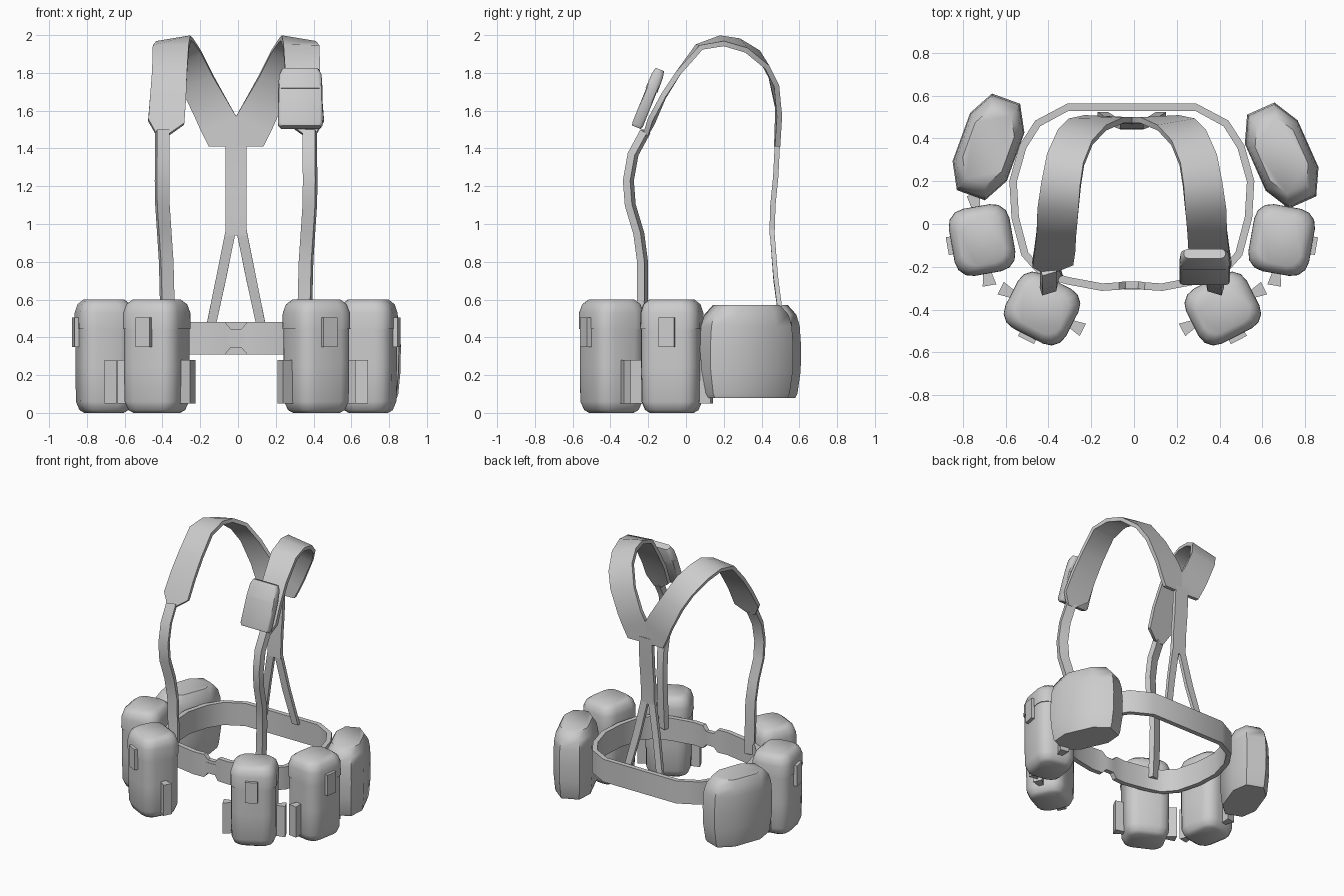
import bpy, bmesh
from math import radians, sin, cos, pi
from mathutils import Vector, Matrix

if "Cube" in bpy.data.objects:
    bpy.data.objects.remove(bpy.data.objects["Cube"])

gray = bpy.data.materials.new("plain gray")
gray.use_nodes = True
gray.diffuse_color = (0.6, 0.6, 0.6, 1)
gray.node_tree.nodes["Principled BSDF"].inputs["Base Color"].default_value = (0.6, 0.6, 0.6, 1)

CENTRE = -0.01  # mirror plane of the harness


def loft(name, rings, matrix=Matrix(), closed=False, angle=42):
    """Skin a row of point rings; closed joins the last ring to the first."""
    bm = bmesh.new()
    loops = [[bm.verts.new(matrix @ Vector(p)) for p in ring] for ring in rings]
    pairs = list(zip(loops, loops[1:]))
    if closed:
        pairs.append((loops[-1], loops[0]))
    else:
        bm.faces.new(loops[0])
        bm.faces.new(loops[-1])
    for low, high in pairs:
        for i in range(len(low)):
            j = (i + 1) % len(low)
            bm.faces.new((low[i], low[j], high[j], high[i]))
    bmesh.ops.recalc_face_normals(bm, faces=bm.faces)
    mesh = bpy.data.meshes.new(name)
    bm.to_mesh(mesh)
    bm.free()
    mesh.materials.append(gray)
    obj = bpy.data.objects.new(name, mesh)
    bpy.context.collection.objects.link(obj)
    bpy.ops.object.select_all(action='DESELECT')
    obj.select_set(True)
    bpy.context.view_layer.objects.active = obj
    bpy.ops.object.shade_smooth_by_angle(angle=radians(angle))
    return obj


def strap(name, edges, thick, side=1, closed=False):
    """Flat webbing running through pairs of edge points."""
    pairs = [[Vector((side * p[0] + CENTRE, p[1], p[2])) for p in e] for e in edges]
    mids = [(a + b) / 2 for a, b in pairs]
    rings, n = [], len(pairs)
    for i, (a, b) in enumerate(pairs):
        after = mids[(i + 1) % n] if closed else mids[min(i + 1, n - 1)]
        before = mids[i - 1] if closed else mids[max(i - 1, 0)]
        off = (b - a).cross(after - before).normalized() * thick / 2
        rings.append([a + off, b + off, b - off, a - off])
    return loft(name, rings, closed=closed)


def rounded_ring(w, d, r, z, steps=3):
    """Rounded rectangle at height z."""
    pts = []
    for k, (sx, sy) in enumerate([(1, 1), (-1, 1), (-1, -1), (1, -1)]):
        for i in range(steps + 1):
            t = (k + i / steps) * pi / 2
            pts.append((sx * (w / 2 - r) + r * cos(t), sy * (d / 2 - r) + r * sin(t), z))
    return pts


def block(name, x, y, z, matrix, flare=0):
    """Box from ranges; flare widens the far x end in y."""
    rings = []
    for i, xx in enumerate(x):
        f = flare * i
        rings.append([(xx, y[0] - f, z[0]), (xx, y[1] + f, z[0]),
                      (xx, y[1] + f, z[1]), (xx, y[0] - f, z[1])])
    return loft(name, rings, matrix)


def placed(x, y, turn):
    return Matrix.Translation((x, y, 0)) @ Matrix.Rotation(radians(turn), 4, 'Z')


# Waist belt, pinched at the front buckle
half = [(0.03, -0.285, 0.05), (0.06, -0.29, 0.085), (0.14, -0.295, 0.085), (0.3, -0.265, 0.085),
        (0.42, -0.23, 0.085), (0.5, -0.14, 0.085), (0.545, 0.03, 0.085), (0.555, 0.2, 0.085),
        (0.51, 0.36, 0.085), (0.44, 0.47, 0.085), (0.3, 0.545, 0.085)]
outline = half + [(-x, y, h) for x, y, h in reversed(half)]
strap("waist_belt", [((x, y, 0.395 - h), (x, y, 0.395 + h)) for x, y, h in outline],
      0.035, closed=True)
block("belt_buckle", (-0.05, 0.03), (-0.305, -0.27), (0.365, 0.425), Matrix())


# Ammunition pouches
def pouch(name, x, y, turn):
    m = placed(x, y, turn)
    w, d = 0.31, 0.28
    body = [(0.09, 0.05, 0), (0.04, 0.07, 0.015), (0.005, 0.08, 0.06), (0, 0.08, 0.25), (0, 0.08, 0.46)]
    lid = [(-0.008, 0.08, 0.445), (-0.006, 0.08, 0.53), (0.02, 0.08, 0.575), (0.08, 0.06, 0.6)]
    loft(name + "_body", [rounded_ring(w - i, d - i, r, z) for i, r, z in body], m)
    loft(name + "_lid", [rounded_ring(w - i, d - i, r, z) for i, r, z in lid], m)
    block(name + "_clasp", (-0.042, 0.042), (-0.165, -0.13), (0.35, 0.505), m)
    for s, label in ((1, "left"), (-1, "right")):
        block(f"{name}_{label}_loop", (s * 0.145, s * 0.215), (-0.02, 0.015), (0.05, 0.28), m, 0.015)


pouch("front_right_pouch", -0.43, -0.395, -27)
pouch("side_right_pouch", -0.71, -0.075, -80)
pouch("front_left_pouch", 0.415, -0.395, 27)
pouch("side_left_pouch", 0.69, -0.075, 80)


# Rear canteen covers: eight-sided, slightly barrel shaped
def canteen(name, x, y, turn):
    eight = [(0.24, 0.07), (0.12, 0.135), (-0.12, 0.135), (-0.24, 0.07)]
    eight += [(-px, -py) for px, py in eight]
    levels = [(0.88, 0.08), (0.92, 0.1), (0.99, 0.22), (1, 0.35), (0.97, 0.46), (0.9, 0.52), (0.72, 0.57)]
    rings = [[(px * s, py * s, z) for px, py in eight] for s, z in levels]
    loft(name, rings, placed(x, y, turn), angle=50)


canteen("right_canteen_cover", -0.68, 0.36, -110)
canteen("left_canteen_cover", 0.69, 0.32, 114)

# Shoulder harness, built on one side and mirrored
shoulder = [
    ((0.42, -0.215, 1.47), (0.36, -0.215, 1.47)),
    ((0.465, -0.19, 1.55), (0.275, -0.18, 1.53)),
    ((0.455, -0.12, 1.68), (0.265, -0.12, 1.67)),
    ((0.445, -0.04, 1.8), (0.26, -0.04, 1.8)),
    ((0.44, 0.08, 1.935), (0.25, 0.06, 1.94)),
    ((0.42, 0.2, 1.955), (0.24, 0.18, 1.985)),
    ((0.395, 0.32, 1.92), (0.225, 0.28, 1.97)),
    ((0.345, 0.43, 1.83), (0.185, 0.38, 1.91)),
    ((0.295, 0.48, 1.73), (0.12, 0.45, 1.78)),
    ((0.22, 0.495, 1.57), (0.04, 0.485, 1.64)),
    ((0.185, 0.49, 1.49), (0, 0.485, 1.57)),
    ((0.145, 0.485, 1.41), (0, 0.48, 1.41))]
lower = [(0.36, -0.235, 0.4), (0.365, -0.23, 0.6), (0.37, -0.23, 0.8), (0.38, -0.25, 0.95),
         (0.39, -0.295, 1.1), (0.392, -0.305, 1.23), (0.39, -0.28, 1.37), (0.39, -0.215, 1.49)]
fork = [((0.055, 0.455, 0.97), (0, 0.455, 0.97)),
        ((0.105, 0.475, 0.72), (0.055, 0.475, 0.7)),
        ((0.16, 0.51, 0.45), (0.11, 0.51, 0.45))]
for side, label in ((1, "left"), (-1, "right")):
    strap(label + "_shoulder_strap", shoulder, 0.028, side)
    strap(label + "_front_strap",
          [((x + 0.033, y - 0.01, z), (x - 0.033, y + 0.01, z)) for x, y, z in lower], 0.04, side)
    strap(label + "_back_fork", fork, 0.025, side)
strap("back_strap", [((-0.055, y, z), (0.055, y, z)) for y, z in
                     ((0.485, 1.45), (0.475, 1.25), (0.46, 1.1), (0.455, 0.94))], 0.028)

# Small pocket on the left shoulder strap, leaning with the strap
lean = Matrix.Translation((0.33, -0.2, 1.665)) @ Matrix.Rotation(radians(-22), 4, 'X')
loft("shoulder_pocket", [rounded_ring(0.235 - i, 0.06 - i / 2, 0.015, z, 2) for i, z in
                         ((0.02, -0.165), (0, -0.15), (0, 0.06))], lean)
loft("shoulder_pocket_flap", [rounded_ring(0.235 - i, 0.068 - i / 2, 0.02, z, 2) for i, z in
                              ((0, 0.045), (0.01, 0.13), (0.04, 0.165))], lean)
